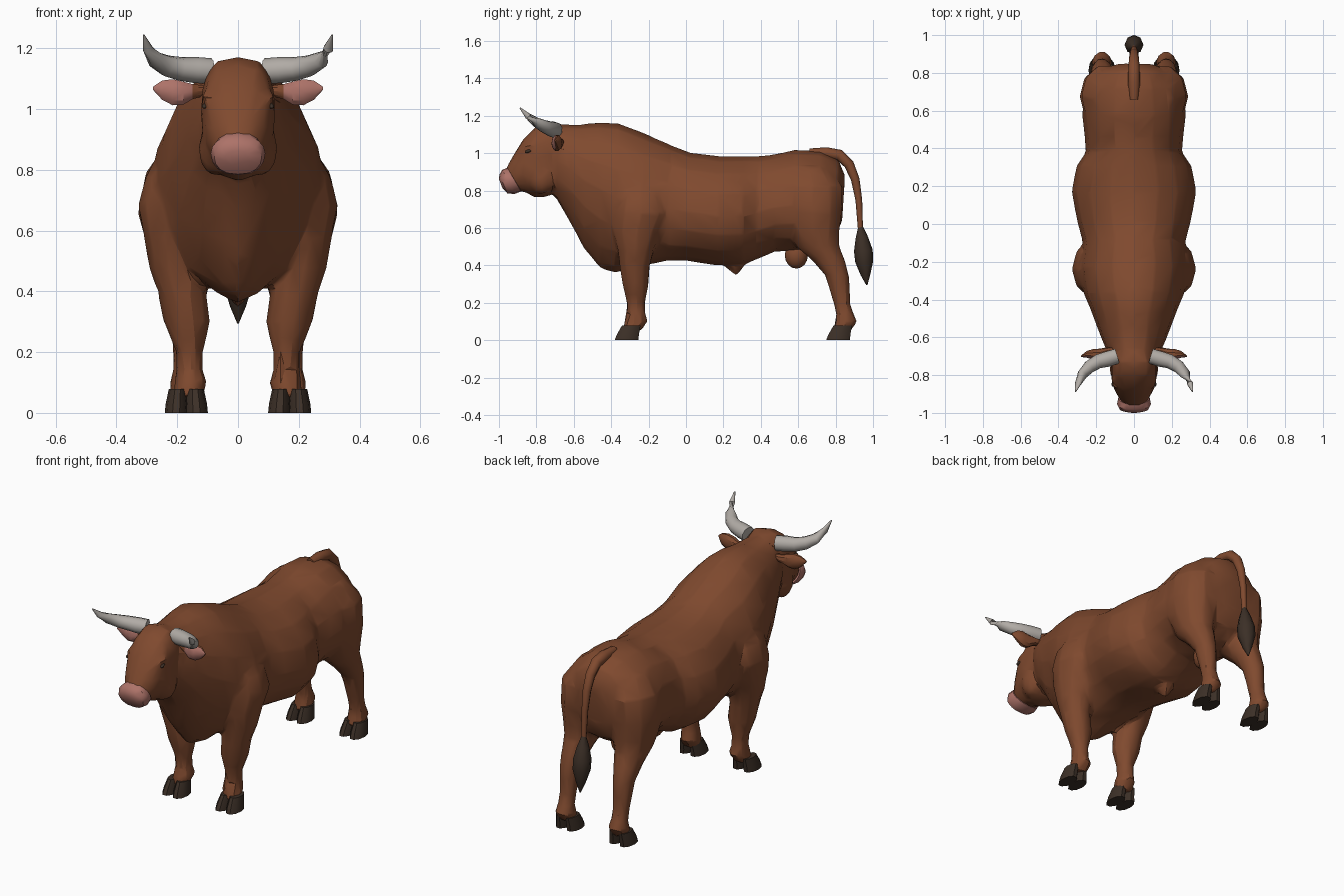
import bpy, bmesh, math
from mathutils import Vector

if "Cube" in bpy.data.objects:
    bpy.data.objects.remove(bpy.data.objects["Cube"])


def material(name, rgb):
    m = bpy.data.materials.new(name)
    m.diffuse_color = (*rgb, 1)
    m.use_nodes = True
    m.node_tree.nodes["Principled BSDF"].inputs["Base Color"].default_value = m.diffuse_color
    return m


BROWN = material("brown_hide", (0.215, 0.068, 0.028))
HORN = material("horn_grey", (0.44, 0.41, 0.38))
PINK = material("skin_pink", (0.42, 0.17, 0.14))
ROSE = material("nostril_rose", (0.2, 0.07, 0.06))
DARK = material("dark_hoof", (0.045, 0.029, 0.02))


# ---------- helpers ----------
def finish(ob, angle=30):
    bpy.ops.object.select_all(action='DESELECT')
    bpy.context.view_layer.objects.active = ob
    ob.select_set(True)
    bpy.ops.object.shade_smooth_by_angle(angle=math.radians(angle))


def loft(name, rings, mat, angle=30):
    """Closed skin through equal-length rings of points."""
    bm = bmesh.new()
    loops = [[bm.verts.new(p) for p in r] for r in rings]
    n = len(loops[0])
    for a, b in zip(loops, loops[1:]):
        for i in range(n):
            j = (i + 1) % n
            bm.faces.new((a[i], a[j], b[j], b[i]))
    bm.faces.new(loops[0])
    bm.faces.new(loops[-1])
    bmesh.ops.recalc_face_normals(bm, faces=bm.faces)
    me = bpy.data.meshes.new(name)
    bm.to_mesh(me)
    bm.free()
    me.materials.append(mat)
    ob = bpy.data.objects.new(name, me)
    bpy.context.collection.objects.link(ob)
    finish(ob, angle)
    return ob


def circle(n):
    return [(math.cos(2 * math.pi * i / n), math.sin(2 * math.pi * i / n)) for i in range(n)]


def trunk_ring(ty, tz, by, bz, half, k=0.45, p_low=1.0, p_up=1.0, n=16):
    """Ring from a top point to a bottom point, widest at fraction k."""
    ring = []
    for c, s in circle(n):
        f = k + (1 - k) * s if s > 0 else k + k * s
        w = half * math.copysign(abs(c) ** (p_up if s > 0 else p_low), c)
        ring.append((w, by + (ty - by) * f, bz + (tz - bz) * f))
    return ring


def flat_ring(side, z, x, y, rx, ry, n=10):
    return [(side * x + rx * c, y + ry * s, z) for c, s in circle(n)]


def tube(name, pts, radii, mat, n=10, side=1, flat=1.0, angle=50):
    pts = [Vector((side * x, y, z)) for x, y, z in pts]
    rings = []
    for i, (p, r) in enumerate(zip(pts, radii)):
        t = (pts[min(i + 1, len(pts) - 1)] - pts[max(i - 1, 0)]).normalized()
        ref = Vector((1, 0, 0)) if abs(t.x) < 0.5 else Vector((0, 0, 1))
        u = (ref - t * ref.dot(t)).normalized()
        v = t.cross(u)
        rings.append([p + u * (r * flat * c) + v * (r * s) for c, s in circle(n)])
    return loft(name, rings, mat, angle)


def blob(name, loc, scale, mat, rot=(0, 0, 0)):
    bpy.ops.mesh.primitive_uv_sphere_add(segments=12, ring_count=8, location=loc, rotation=rot)
    ob = bpy.context.object
    ob.name = name
    ob.scale = scale
    ob.data.materials.append(mat)
    finish(ob, 60)
    return ob


# ---------- trunk, neck and head ----------
body = loft("body", [trunk_ring(*r) for r in (
    (.85, .88, .835, .64, .11),
    (.815, .965, .80, .55, .20),
    (.72, 1.012, .70, .49, .255),
    (.58, 1.018, .58, .475, .275),
    (.46, .99, .48, .475, .262),
    (.39, .985, .37, .43, .255),
    (.31, .985, .30, .40, .305),
    (.17, .985, .17, .40, .33),
    (.02, 1.003, .0, .425, .30),
    (-.08, 1.043, -.10, .425, .272),
    (-.22, 1.105, -.25, .395, .29, .45, 1.2),
    (-.36, 1.16, -.38, .36, .265, .5, 1.5),
    (-.47, 1.165, -.46, .385, .225, .55, 1.6),
    (-.55, 1.155, -.545, .49, .195, .55, 1.5),
    (-.64, 1.155, -.63, .65, .16, .55, 1.2),
    (-.70, 1.155, -.70, .77, .13, .5))], BROWN)
head = loft("head", [trunk_ring(*r) for r in (
    (-.65, 1.15, -.65, .80, .11, .55, 1, .8),
    (-.73, 1.172, -.74, .768, .122, .6, .9, .6),
    (-.80, 1.145, -.81, .762, .122, .55, .9, .6),
    (-.87, 1.075, -.855, .79, .11, .55, .9, .7),
    (-.925, .985, -.885, .795, .09, .5, .9, .8),
    (-.965, .915, -.905, .80, .07))], BROWN)
sheath = loft("sheath", [flat_ring(1, *r) for r in (
    (.47, 0, .24, .07, .10), (.41, 0, .255, .045, .065), (.35, 0, .268, .012, .014))], BROWN)
hide_parts = [body, head, sheath]

# ---------- legs ----------
FRONT = ((.90, .15, -.24, .08, .09), (.78, .185, -.24, .12, .14), (.68, .20, -.235, .13, .16),
         (.58, .20, -.26, .11, .135), (.48, .20, -.268, .094, .10), (.40, .185, -.275, .08, .084),
         (.30, .168, -.27, .078, .072), (.20, .16, -.268, .045, .05), (.14, .16, -.265, .045, .05),
         (.10, .155, -.267, .054, .066), (.05, .165, -.29, .05, .05))
HIND = ((.93, .12, .66, .08, .10), (.82, .15, .675, .128, .17), (.68, .155, .675, .133, .165),
        (.58, .155, .685, .118, .14), (.50, .16, .705, .095, .12), (.43, .165, .76, .075, .092),
        (.35, .17, .807, .058, .066), (.28, .17, .82, .051, .058), (.20, .17, .833, .045, .045),
        (.14, .17, .85, .045, .048), (.10, .17, .858, .055, .06), (.05, .17, .83, .05, .05))
for side in (1, -1):
    for name, secs in (("front_leg", FRONT), ("hind_leg", HIND)):
        hide_parts.append(loft(name, [flat_ring(side, *s) for s in secs], BROWN))
    # brow ridge and cheek
    hide_parts.append(blob("brow", (side * .095, -.835, 1.04), (.024, .045, .016), BROWN, (.5, 0, 0)))
    hide_parts.append(blob("cheek", (side * .075, -.77, .87), (.055, .07, .09), BROWN))

# ---------- fuse the hide into one faceted skin ----------
bpy.ops.object.select_all(action='DESELECT')
for ob in hide_parts:
    ob.select_set(True)
bpy.context.view_layer.objects.active = body
bpy.ops.object.join()
body.name = "hide"
fuse = body.modifiers.new("fuse", 'REMESH')
fuse.mode = 'VOXEL'
fuse.voxel_size = 0.013
soften = body.modifiers.new("soften", 'SMOOTH')
soften.iterations = 4
facet = body.modifiers.new("facet", 'DECIMATE')
facet.ratio = 0.045
facet.use_symmetry = True
facet.symmetry_axis = 'X'
for m in ("fuse", "soften", "facet"):
    bpy.ops.object.modifier_apply(modifier=m)
body.data.materials.clear()
body.data.materials.append(BROWN)
for f in body.data.polygons:
    f.material_index = 0
finish(body, 25)

# ---------- muzzle ----------
loft("muzzle", [trunk_ring(*r) for r in (
    (-.945, .905, -.88, .805, .06),
    (-.955, .922, -.882, .795, .083, .5, .8, .8),
    (-.982, .912, -.918, .782, .09, .55, .8, .8),
    (-.997, .886, -.955, .785, .078, .55, .8, .8),
    (-1.0, .862, -.982, .815, .045))], PINK, 40)

# ---------- hooves, horns, ears, eyes, nostrils ----------
TOE = ((0, -.318, .037, .067), (.03, -.311, .036, .062), (.078, -.293, .029, .052))
HORN_PATH = ((.09, -.70, 1.125), (.14, -.715, 1.128), (.19, -.728, 1.132), (.235, -.755, 1.142),
             (.272, -.795, 1.162), (.297, -.845, 1.198), (.31, -.888, 1.243))
EAR = ((.11, -.67, 1.06, .018, .018), (.15, -.68, 1.057, .026, .026), (.18, -.69, 1.052, .03, .04),
       (.215, -.69, 1.055, .028, .045), (.25, -.69, 1.062, .018, .033), (.28, -.70, 1.068, .004, .005))
for side in (1, -1):
    for leg, shift in (("front", 0), ("hind", 1.131)):
        for toe in (-.034, .034):
            loft(leg + "_hoof", [flat_ring(side, z, .17 + toe * (1 - 2 * z), y + shift, rx, ry)
                                 for z, y, rx, ry in TOE], DARK, 40)
    tube("horn", HORN_PATH, (.042, .043, .039, .035, .028, .017, .003), HORN, side=side)
    ear = loft("ear", [[(side * x, y + ty * c, z + hz * s) for c, s in circle(10)]
                       for x, y, z, ty, hz in EAR], BROWN)
    ear.data.materials.append(PINK)
    for f in ear.data.polygons:
        if f.normal.y < -0.35 and abs(f.center.x) > .16:
            f.material_index = 1
    blob("eye", (side * .105, -.84, 1.012), (.012, .024, .009), DARK, (.3, 0, side * .35))
    blob("nostril", (side * .045, -.984, .868), (.016, .01, .009), ROSE, (0, side * -.5, 0))

# ---------- scrotum, tail and tuft ----------
blob("scrotum", (0, .59, .455), (.055, .062, .072), BROWN)
tube("tail", ((0, .66, 1.0), (0, .75, 1.0), (0, .82, .99), (0, .872, .94), (0, .905, .86),
              (0, .924, .75), (0, .934, .57)),
     (.025, .032, .03, .027, .023, .018, .013), BROWN, 8)
tube("tail_tuft", ((0, .933, .61), (0, .94, .55), (0, .948, .48), (0, .953, .42), (0, .96, .35), (0, .967, .295)),
     (.012, .033, .05, .048, .026, .003), DARK, 8)
